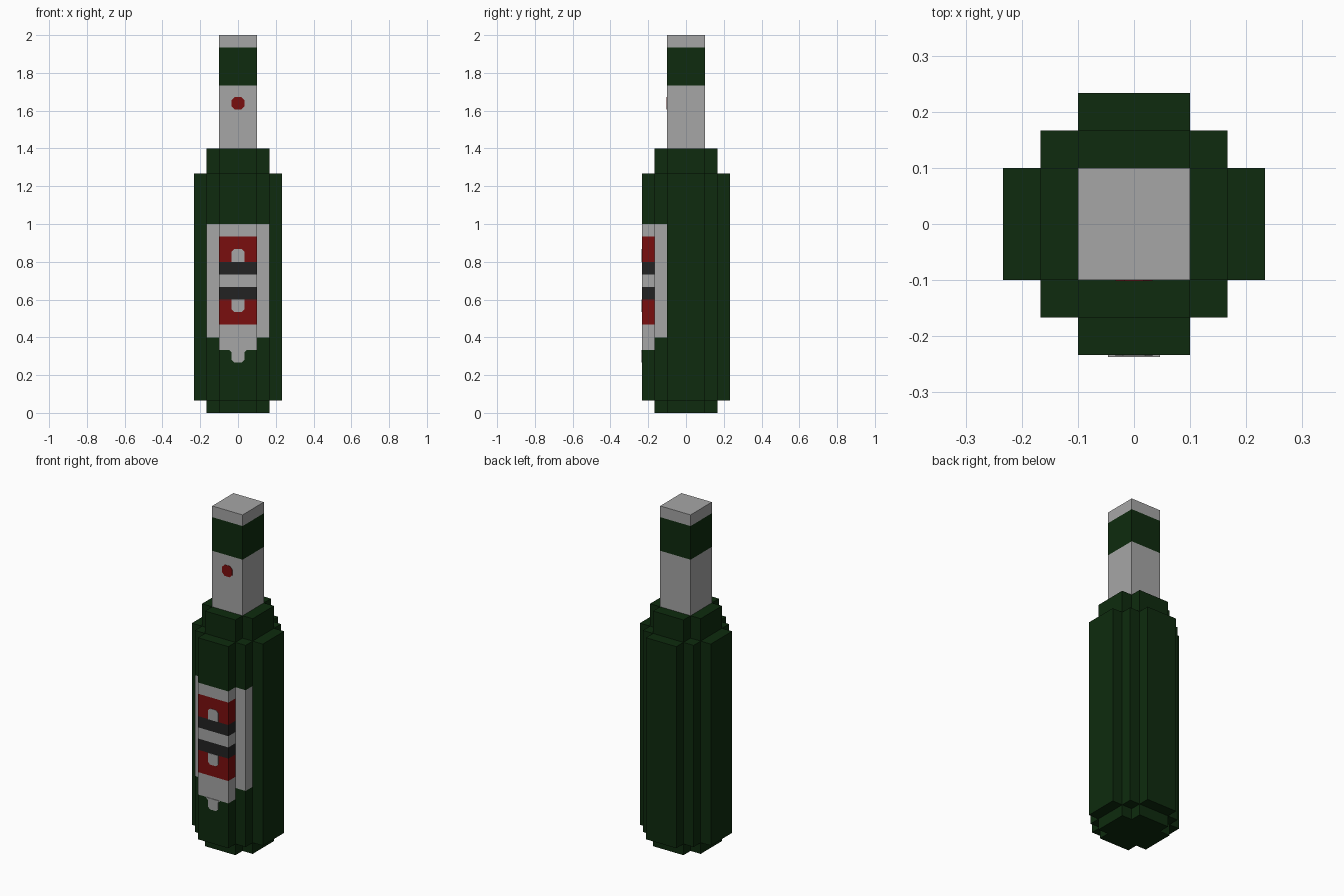
import bpy, bmesh

U = 2 / 30  # one block of the stepped grid

old = bpy.data.objects.get("Cube")
if old:
    bpy.data.objects.remove(old)


def material(name, rgb):
    m = bpy.data.materials.new(name)
    m.use_nodes = True
    m.diffuse_color = (*rgb, 1)
    m.node_tree.nodes["Principled BSDF"].inputs["Base Color"].default_value = (*rgb, 1)
    return m


GREEN, WHITE, RED, BLACK = range(4)
MATS = [
    material("bottle green", (0.0044, 0.024, 0.0044)),
    material("label grey white", (0.381, 0.381, 0.381)),
    material("label red", (0.195, 0.0044, 0.0044)),
    material("label black", (0.016, 0.016, 0.016)),
]


def add_object(name, bm, rule):
    """Colour every face by rule(centre, normal) and link the mesh."""
    bmesh.ops.recalc_face_normals(bm, faces=bm.faces)
    for f in bm.faces:
        f.material_index = rule(f.calc_center_median() / U, f.normal)
    me = bpy.data.meshes.new(name)
    bm.to_mesh(me)
    bm.free()
    for m in MATS:
        me.materials.append(m)
    ob = bpy.data.objects.new(name, me)
    bpy.context.collection.objects.link(ob)


def stepped_prism(name, quarter, z0, z1, rule, cuts=()):
    """Extrude a four-way symmetric outline, given for one quarter in blocks."""
    pts, q = [], list(quarter)
    for _ in range(4):
        pts += q
        q = [(-y, x) for x, y in q]
    bm = bmesh.new()
    base = bm.faces.new([bm.verts.new((x * U, y * U, z0 * U)) for x, y in pts])
    top = bmesh.ops.extrude_face_region(bm, geom=[base])["geom"]
    verts = [v for v in top if isinstance(v, bmesh.types.BMVert)]
    bmesh.ops.translate(bm, verts=verts, vec=(0, 0, (z1 - z0) * U))
    for z in cuts:
        bmesh.ops.bisect_plane(bm, geom=bm.verts[:] + bm.edges[:] + bm.faces[:],
                               plane_co=(0, 0, z * U), plane_no=(0, 0, 1))
    add_object(name, bm, rule)


def plate(name, outline, y, colour):
    """Thin painted detail on a front face; outline is (x, z) in blocks."""
    bm = bmesh.new()
    face = bm.faces.new([bm.verts.new((x * U, y * U - 0.002, z * U)) for x, z in outline])
    back = bmesh.ops.extrude_face_region(bm, geom=[face])["geom"]
    verts = [v for v in back if isinstance(v, bmesh.types.BMVert)]
    bmesh.ops.translate(bm, verts=verts, vec=(0, 0.003, 0))
    add_object(name, bm, lambda c, n: colour)


def trimmed(z0, z1, low, high, w=0.5):
    """Rectangle with its lower and upper corners cut by low and high."""
    return [(-w + low, z0), (w - low, z0), (w, z0 + low), (w, z1 - high),
            (w - high, z1), (-w + high, z1), (-w, z1 - high), (-w, z0 + low)] \
        if low and high else \
        [(-w + low, z0), (w - low, z0)] + ([(w, z0 + low)] if low else []) \
        + ([(w, z1 - high)] if high else []) + [(w - high, z1), (-w + high, z1)] \
        + ([(-w, z1 - high)] if high else []) + ([(-w, z0 + low)] if low else [])


def label_rule(c, n):
    if abs(n.z) > 0.5 or not 5 < c.z < 15:
        return GREEN
    if c.y < -2.6:  # front rib, banded by height
        if 12 < c.z < 14 or 7 < c.z < 9:
            return RED
        if 11 < c.z < 12 or 9 < c.z < 10:
            return BLACK
        return WHITE
    if c.y < -1.7 and c.z > 6:  # label wraps on to the front corners
        return WHITE
    return GREEN


def neck_rule(c, n):
    return GREEN if 26 < c.z < 29 else WHITE


# Foot and shoulder share a plus outline; the body has two steps per corner
plus = [(2.5, -1.5), (2.5, 1.5), (1.5, 1.5)]
body = [(3.5, -1.5), (3.5, 1.5), (2.5, 1.5), (2.5, 2.5), (1.5, 2.5)]
plain = lambda c, n: GREEN
stepped_prism("bottle_foot", plus, 0, 1, plain)
stepped_prism("bottle_body", body, 1, 19, label_rule,
              (5, 6, 7, 9, 10, 11, 12, 14, 15))
stepped_prism("bottle_shoulder", plus, 19, 21, plain)
stepped_prism("bottle_neck", [(1.5, 1.5)], 21, 30, neck_rule, (26, 29))

# Painted details on the label and neck
plate("label_upper_window", trimmed(12, 13, 0, 0.2), -3.5, WHITE)
plate("label_lower_window", trimmed(8, 9, 0.2, 0), -3.5, WHITE)
plate("label_tab", trimmed(4, 5, 0.2, 0), -3.5, WHITE)
plate("label_tab_flare", [(-0.5, 4.8), (0.5, 4.8), (0.7, 5), (-0.7, 5)], -3.52, WHITE)
plate("neck_dot", trimmed(24.1, 25.1, 0.25, 0.25), -1.5, RED)
